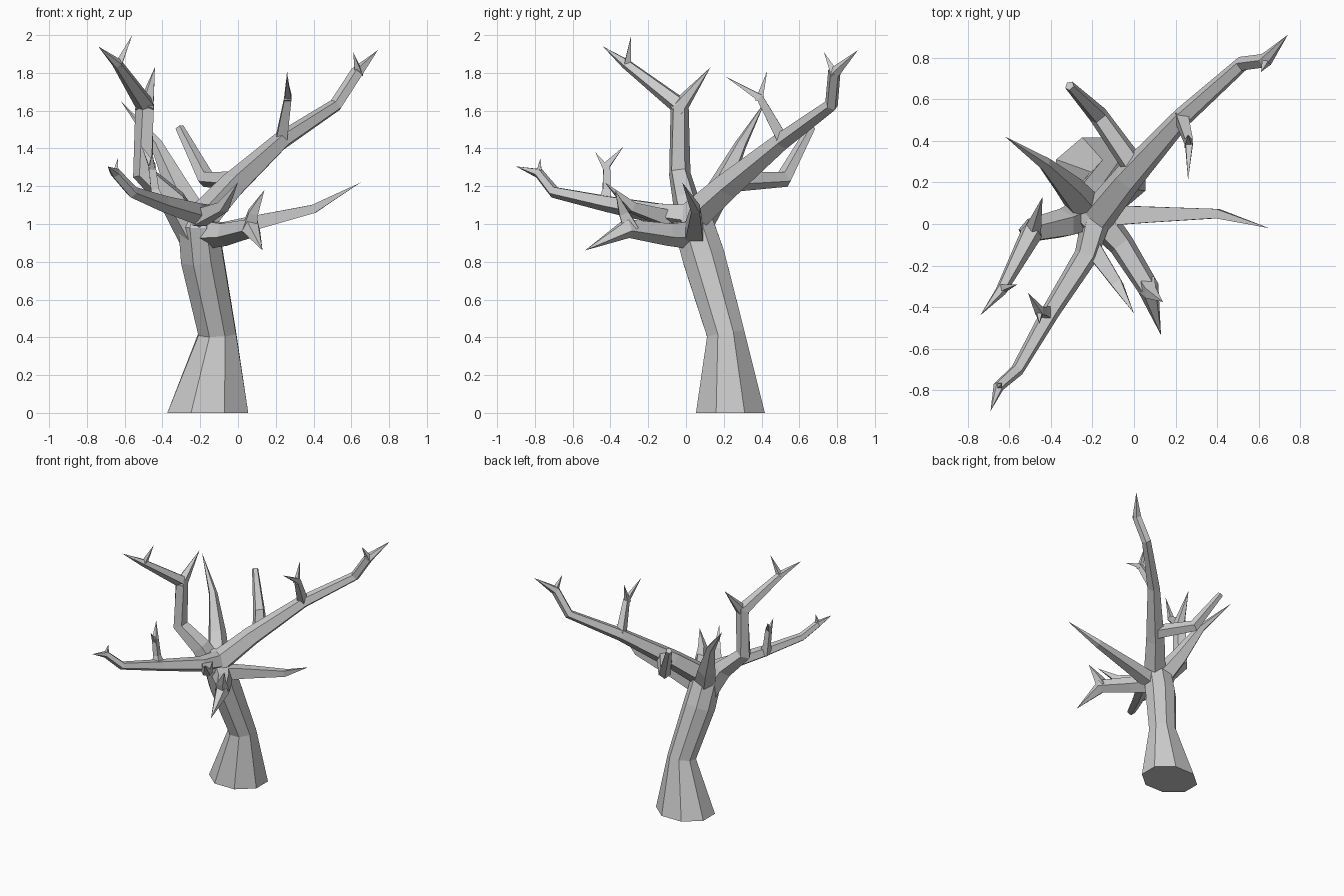
import bpy, bmesh, math
from mathutils import Vector


def limb(name, pts, sides=5, squash_base=1.0, level_base=False):
    """Faceted tapering tube through (x, y, z, radius); radius 0 closes to a point."""
    bm = bmesh.new()
    P = [Vector(p[:3]) for p in pts]
    n = len(P)
    side = None
    rings = []
    for i, p in enumerate(P):
        a = (P[i] - P[i - 1]).normalized() if i else Vector()
        b = (P[i + 1] - P[i]).normalized() if i < n - 1 else Vector()
        t = (a + b).normalized()
        if level_base and i == 0:
            t = Vector((0, 0, 1))
        if side is None:
            side = Vector((1, 0, 0)) if abs(t.z) > 0.7 else Vector((0, 0, 1))
        side = (side - t * side.dot(t)).normalized()
        up = t.cross(side)
        r = pts[i][3]
        if r == 0:
            rings.append([bm.verts.new(p)])
            continue
        k = squash_base if i == 0 else 1.0
        ring = []
        for j in range(sides):
            w = 2 * math.pi * (j + 0.5) / sides
            ring.append(bm.verts.new(p + side * r * math.cos(w) + up * r * k * math.sin(w)))
        rings.append(ring)
    for lo, hi in zip(rings, rings[1:]):
        for j in range(sides):
            k = (j + 1) % sides
            if len(hi) == 1:
                bm.faces.new((lo[j], lo[k], hi[0]))
            else:
                bm.faces.new((lo[j], lo[k], hi[k], hi[j]))
    bm.faces.new(rings[0][::-1])
    if len(rings[-1]) > 1:
        bm.faces.new(rings[-1])
    bmesh.ops.recalc_face_normals(bm, faces=bm.faces)
    me = bpy.data.meshes.new(name)
    bm.to_mesh(me)
    bm.free()
    ob = bpy.data.objects.new(name, me)
    bpy.context.collection.objects.link(ob)


# Trunk: flared foot, bent stem, blunt crown
limb("trunk", [(-.16, .235, 0, .232), (-.11, .21, .42, .108), (-.19, .095, .82, .122),
               (-.21, .04, 1.0, .115), (-.20, .03, 1.1, .06)], 8, 0.85, True)

# Long back right branch with its twigs
limb("back_right_branch", [(-.19, .02, 1.02, .09), (-.03, .22, 1.20, .075), (.23, .51, 1.44, .05),
                           (.52, .77, 1.63, .037), (.63, .785, 1.80, .036), (.74, .91, 1.92, 0)])
limb("back_right_tip_twig", [(.64, .79, 1.79, .03), (.61, .73, 1.91, 0)], 4)
limb("back_right_twig", [(.23, .51, 1.45, .042), (.265, .39, 1.67, .026), (.26, .21, 1.78, 0)], 4)
limb("back_right_twig_fork", [(.262, .385, 1.65, .028), (.26, .43, 1.81, 0)], 4)

# Sawn stub off the back right branch
limb("back_stub", [(.02, .25, 1.23, .06), (-.17, .52, 1.24, .048), (-.31, .665, 1.51, .024)])

# Back left spike
limb("back_left_spike", [(-.22, .06, 1.0, .09), (-.31, .17, 1.17, .07),
                         (-.43, .29, 1.42, .034), (-.62, .42, 1.65, 0)])

# Upright left branch with fork
limb("left_branch", [(-.20, .06, .88, .09), (-.34, 0, 1.12, .075), (-.50, -.035, 1.27, .06),
                     (-.49, -.035, 1.63, .055), (-.64, -.32, 1.85, .028), (-.74, -.44, 1.94, 0)])
limb("left_fork", [(-.49, -.05, 1.60, .052), (-.44, .13, 1.83, 0)])
limb("left_twig", [(-.635, -.31, 1.84, .026), (-.56, -.29, 2.0, 0)], 4)

# Long front left branch with twigs
limb("front_left_branch", [(-.18, .03, 1.04, .075), (-.23, -.15, 1.06, .06), (-.40, -.42, 1.11, .046),
                           (-.56, -.70, 1.17, .033), (-.65, -.78, 1.27, .028), (-.69, -.90, 1.305, 0)])
limb("front_left_tip_twig", [(-.65, -.78, 1.26, .024), (-.635, -.77, 1.35, 0)], 4)
limb("front_left_twig", [(-.42, -.43, 1.11, .05), (-.44, -.42, 1.18, .03),
                         (-.455, -.42, 1.31, .026), (-.51, -.33, 1.41, 0)], 4)
limb("front_left_twig_fork", [(-.455, -.42, 1.29, .025), (-.455, -.48, 1.38, 0)], 4)
limb("front_spur", [(-.21, -.10, 1.03, .06), (-.08, -.29, 1.09, .036), (0, -.43, 1.22, 0)], 4)

# Right spike
limb("right_spike", [(-.20, .04, .93, .075), (.06, .045, 1.0, .055), (.40, .05, 1.08, .032),
                     (.65, -.02, 1.22, 0)], 4)

# Low front right branch with forked end
limb("front_right_branch", [(-.18, .04, .95, .085), (-.06, -.10, .95, .065), (.07, -.31, .98, .055),
                            (.13, -.535, .86, 0)])
limb("front_right_fork", [(.06, -.29, .97, .055), (.08, -.33, 1.06, .036), (.14, -.375, 1.18, 0)], 4)
